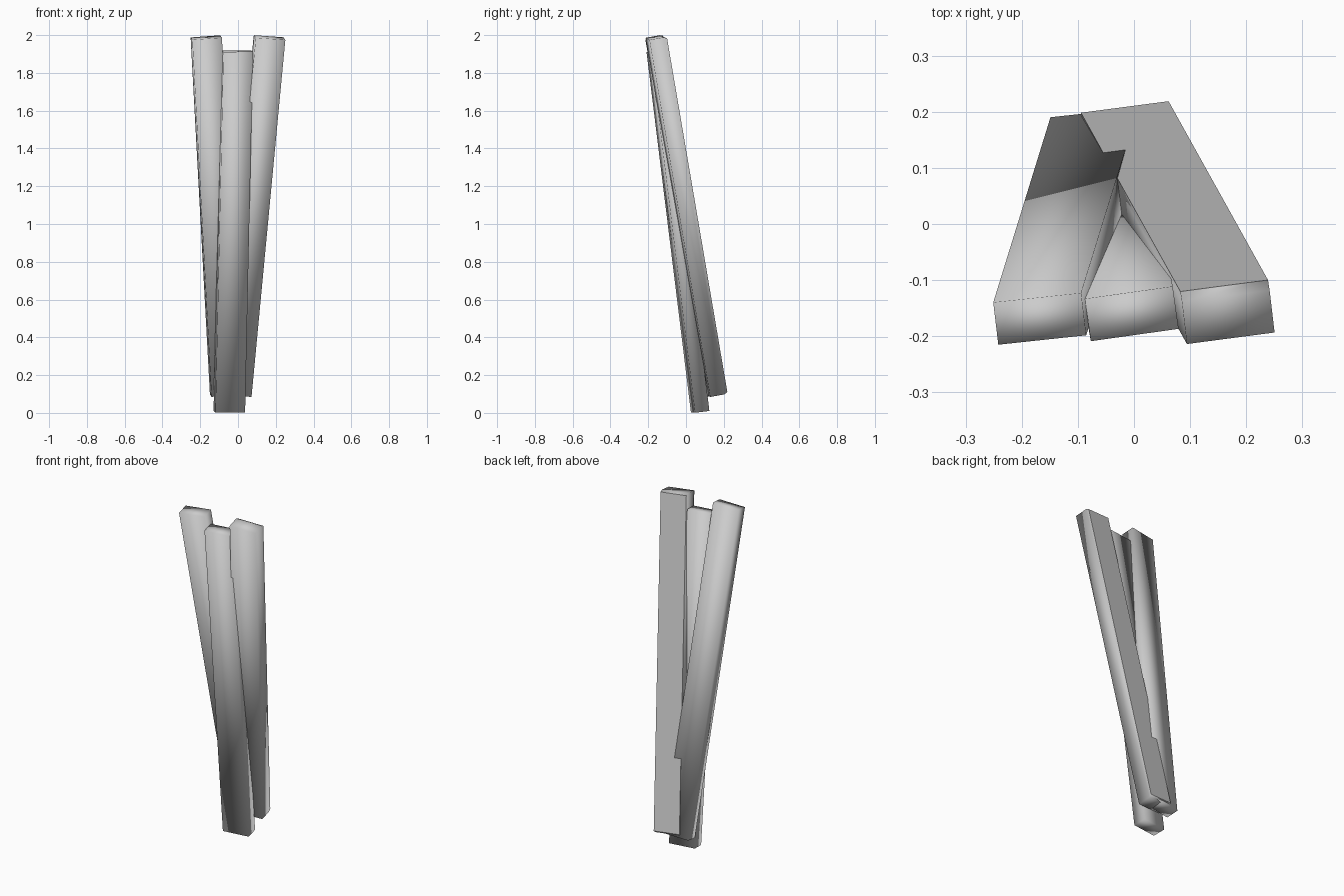
import bpy
import bmesh
from mathutils import Vector

cube = bpy.data.objects.get("Cube")
if cube:
    bpy.data.objects.remove(cube, do_unlink=True)

WIDTH, THICK = 0.158, 0.077

grey = bpy.data.materials.new("plain_grey")
grey.use_nodes = True
grey.diffuse_color = (0.6, 0.6, 0.6, 1)
grey.node_tree.nodes["Principled BSDF"].inputs["Base Color"].default_value = (0.6, 0.6, 0.6, 1)


def bar(name, top, bottom, across, raised_back=False):
    """Square-ended bar running from bottom to top, its width lying along 'across'."""
    top, bottom = Vector(top), Vector(bottom)
    axis = (top - bottom).normalized()
    side = Vector(across)
    side = (side - axis * side.dot(axis)).normalized()
    back = axis.cross(side)

    bm = bmesh.new()
    bmesh.ops.create_cube(bm, size=1)
    length = (top - bottom).length
    for v in bm.verts:
        x, y, z = v.co
        v.co = (top + bottom) / 2 + side * x * WIDTH + back * y * THICK + axis * z * length
    bmesh.ops.recalc_face_normals(bm, faces=bm.faces)
    for f in bm.faces:
        f.smooth = True

    # Flat back panel standing slightly proud, with its ends drawn in
    if raised_back:
        panel = max(bm.faces, key=lambda f: f.normal.dot(back))
        bmesh.ops.inset_region(bm, faces=[panel], thickness=0, use_even_offset=False)
        mid = panel.calc_center_median()
        for v in panel.verts:
            end = 1 if (v.co - mid).dot(axis) > 0 else -1
            v.co += back * 0.017 - axis * 0.01 * end
        panel.smooth = False

    bm.normal_update()
    mesh = bpy.data.meshes.new(name)
    bm.to_mesh(mesh)
    bm.free()
    mesh.materials.append(grey)
    obj = bpy.data.objects.new(name, mesh)
    bpy.context.collection.objects.link(obj)
    return obj


# Three leaning bars that fan out towards the top
bar("right_bar", (-0.168, -0.169, 1.987), (-0.066, 0.161, 0.097), (0.158, 0.017, 0.011))
bar("middle_bar", (-0.004, -0.160, 1.914), (-0.046, 0.075, 0.006), (0.157, 0.022, 0))
bar("left_bar", (0.168, -0.166, 1.987), (-0.011, 0.156, 0.097), (0.156, 0.021, -0.014),
    raised_back=True)
